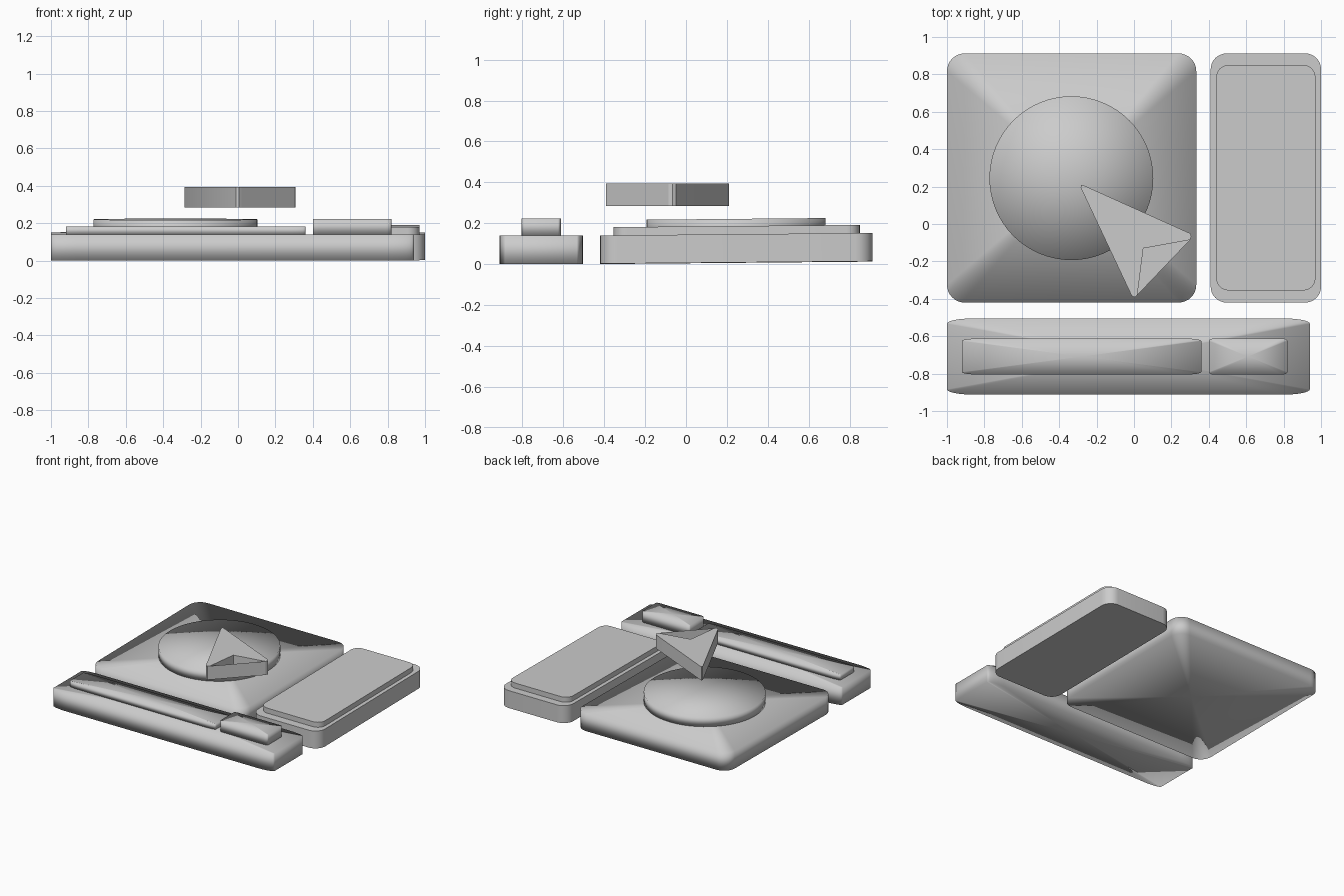
import bpy, bmesh, math

if "Cube" in bpy.data.objects:
    bpy.data.objects.remove(bpy.data.objects["Cube"])

TILT = 0.009  # slight rise of the rear panels towards the back


def rounded_rect(x0, x1, y0, y1, rx, ry, seg=8):
    pts = []
    corners = [(x1 - rx, y1 - ry), (x0 + rx, y1 - ry), (x0 + rx, y0 + ry), (x1 - rx, y0 + ry)]
    for k, (cx, cy) in enumerate(corners):
        for i in range(seg + 1):
            a = math.pi / 2 * (k + i / seg)
            pts.append((cx + rx * math.cos(a), cy + ry * math.sin(a)))
    return pts


def circle(cx, cy, r, n=64):
    return [(cx + r * math.cos(2 * math.pi * i / n), cy + r * math.sin(2 * math.pi * i / n))
            for i in range(n)]


def finish(bm, name, sharp=None):
    bmesh.ops.recalc_face_normals(bm, faces=bm.faces)
    me = bpy.data.meshes.new(name)
    bm.to_mesh(me)
    bm.free()
    ob = bpy.data.objects.new(name, me)
    bpy.context.collection.objects.link(ob)
    me.shade_smooth()
    if sharp:
        me.set_sharp_from_angle(angle=math.radians(sharp))
    return ob


def slab(name, pts, z0, z1, tilt=0.0, sharp=None):
    """Extruded outline whose caps are fans around a centre vertex."""
    bm = bmesh.new()
    cx = (min(p[0] for p in pts) + max(p[0] for p in pts)) / 2
    cy = (min(p[1] for p in pts) + max(p[1] for p in pts)) / 2
    rings, hubs = [], []
    for z in (z0, z1):
        lift = lambda y: z + tilt * (y + 0.42)
        rings.append([bm.verts.new((x, y, lift(y))) for x, y in pts])
        hubs.append(bm.verts.new((cx, cy, lift(cy))))
    lo, hi = rings
    n = len(pts)
    for i in range(n):
        j = (i + 1) % n
        bm.faces.new((lo[i], lo[j], hi[j], hi[i]))
        bm.faces.new((hubs[0], lo[j], lo[i]))
        bm.faces.new((hubs[1], hi[i], hi[j]))
    return finish(bm, name, sharp)


# large square panel with round disc
slab("square_panel", rounded_rect(-1, 0.333, -0.42, 0.912, 0.095, 0.095), 0.0, 0.14, TILT)
slab("round_disc", circle(-0.335, 0.245, 0.438), 0.14, 0.215, TILT)

# tall side card with raised inset
slab("side_card", rounded_rect(0.41, 1, -0.42, 0.912, 0.085, 0.085), 0.002, 0.14, TILT, 30)
slab("side_card_inset", rounded_rect(0.44, 0.97, -0.355, 0.85, 0.065, 0.065), 0.14, 0.18, TILT, 30)

# long front bar with strip and button
for name, x0, x1, y0, y1, z0, z1 in (
        ("front_bar", -1, 0.94, -0.912, -0.505, 0, 0.14),
        ("front_strip", -0.92, 0.36, -0.805, -0.612, 0.14, 0.183),
        ("front_button", 0.4, 0.82, -0.805, -0.612, 0.14, 0.222)):
    slab(name, rounded_rect(x0, x1, y0, y1, 0.07 * (x1 - x0), 0.07 * (y1 - y0)), z0, z1)

# floating pointer: notched top, straight outer walls
outline = [(-0.285, 0.195), (-0.283, 0.21), (-0.27, 0.207), (0.3, -0.05), (0.307, -0.065), (0.3, -0.085)]
outline += [(0.05, -0.13)]
outline += [(0.018, -0.38), (0.005, -0.392), (-0.012, -0.385)]
notch = 6
bm = bmesh.new()
lo = [bm.verts.new((x, y, 0.285)) for x, y in outline]
hi = [bm.verts.new((x, y, 0.393)) for x, y in outline]
n = len(outline)
bm.faces.new(hi)
bm.faces.new([v for i, v in enumerate(reversed(lo)) if n - 1 - i != notch])
for i in range(n):
    j = (i + 1) % n
    bm.faces.new((lo[i], lo[j], hi[j], hi[i]))
a, b = notch - 1, notch + 1
bm.faces.new((lo[a], lo[b], hi[b], hi[a]))
finish(bm, "pointer", 35)
